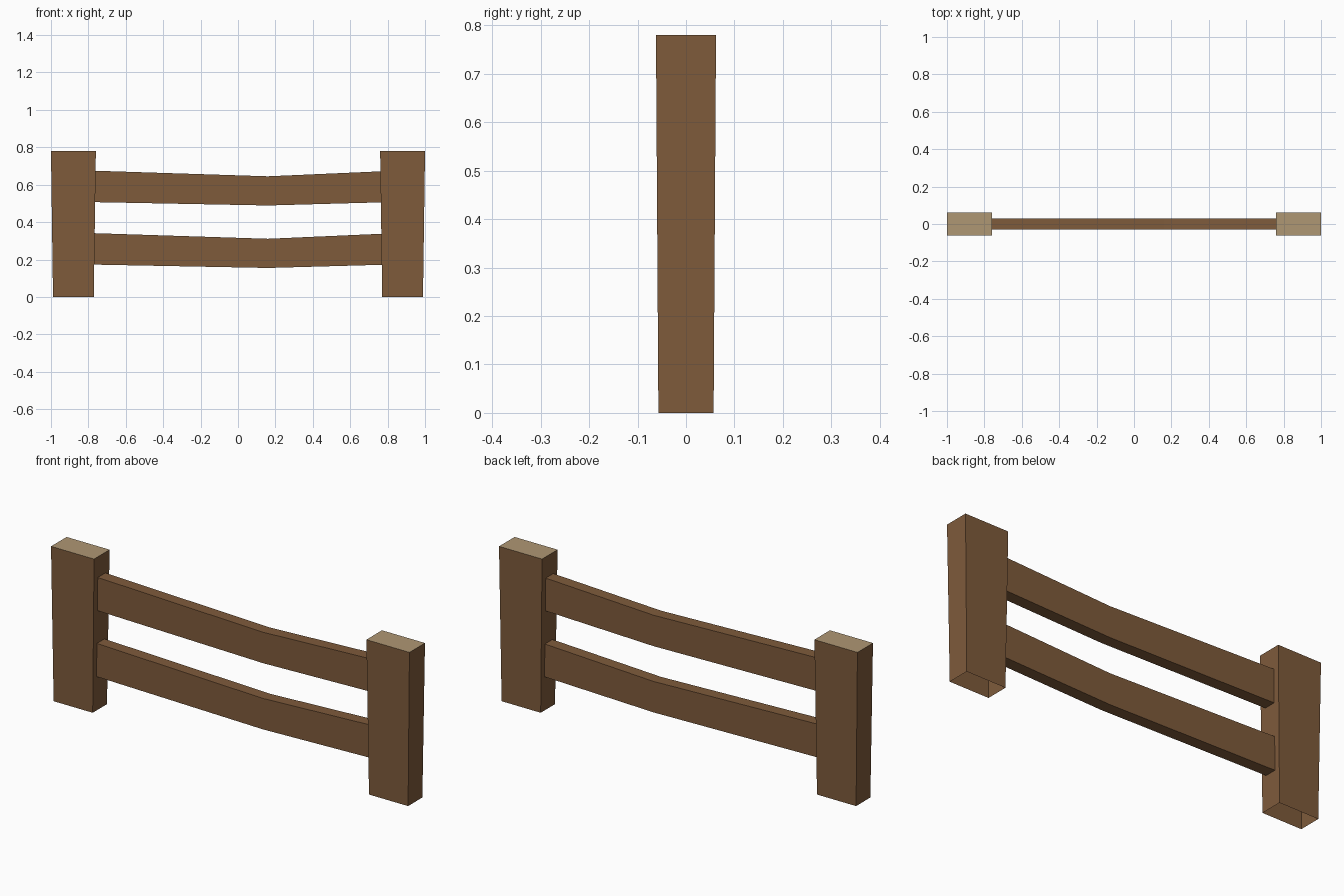
import bpy, bmesh

if "Cube" in bpy.data.objects:
    bpy.data.objects.remove(bpy.data.objects["Cube"])


def material(name, rgb):
    m = bpy.data.materials.new(name)
    m.diffuse_color = (*rgb, 1.0)
    m.use_nodes = True
    m.node_tree.nodes["Principled BSDF"].inputs["Base Color"].default_value = m.diffuse_color
    return m


brown = material("brown_wood", (0.212, 0.105, 0.044))
tan = material("cut_end_tan", (0.43, 0.31, 0.175))


def loft(name, rings, caps, mats):
    """Join four-cornered rings into a tube; caps = (first, last)."""
    bm = bmesh.new()
    loops = [[bm.verts.new(p) for p in r] for r in rings]
    for a, b in zip(loops, loops[1:]):
        for i in range(4):
            j = (i + 1) % 4
            bm.faces.new((a[i], a[j], b[j], b[i]))
    if caps[0]:
        bm.faces.new(loops[0][::-1])
    if caps[1]:
        bm.faces.new(loops[-1])
    me = bpy.data.meshes.new(name)
    # end grain colour on upward faces of posts
    if len(mats) > 1:
        bm.normal_update()
        for f in bm.faces:
            f.material_index = 1 if f.normal.z > 0.9 else 0
    bm.to_mesh(me)
    bm.free()
    for m in mats:
        me.materials.append(m)
    ob = bpy.data.objects.new(name, me)
    bpy.context.collection.objects.link(ob)
    return ob


# Posts: slightly wider at the top, open underneath
for side, cx in (("left", -0.88), ("right", 0.88)):
    rings = []
    for z, hx, hy in ((0.0, 0.109, 0.057), (0.78, 0.12, 0.062)):
        rings.append([(cx - hx, -hy, z), (cx + hx, -hy, z),
                      (cx + hx, hy, z), (cx - hx, hy, z)])
    loft(side + "_post", rings, (False, True), [brown, tan])

# Rails: sagging boards with an off-centre bend, ends set into the posts
for name, base in (("lower_rail", 0.0), ("upper_rail", 0.334)):
    rings = []
    for x, z0, z1 in ((-0.775, 0.173, 0.341), (0.16, 0.155, 0.311), (0.775, 0.172, 0.338)):
        rings.append([(x, -0.03, base + z0), (x, 0.03, base + z0),
                      (x, 0.03, base + z1), (x, -0.03, base + z1)])
    loft(name, rings, (True, True), [brown])
